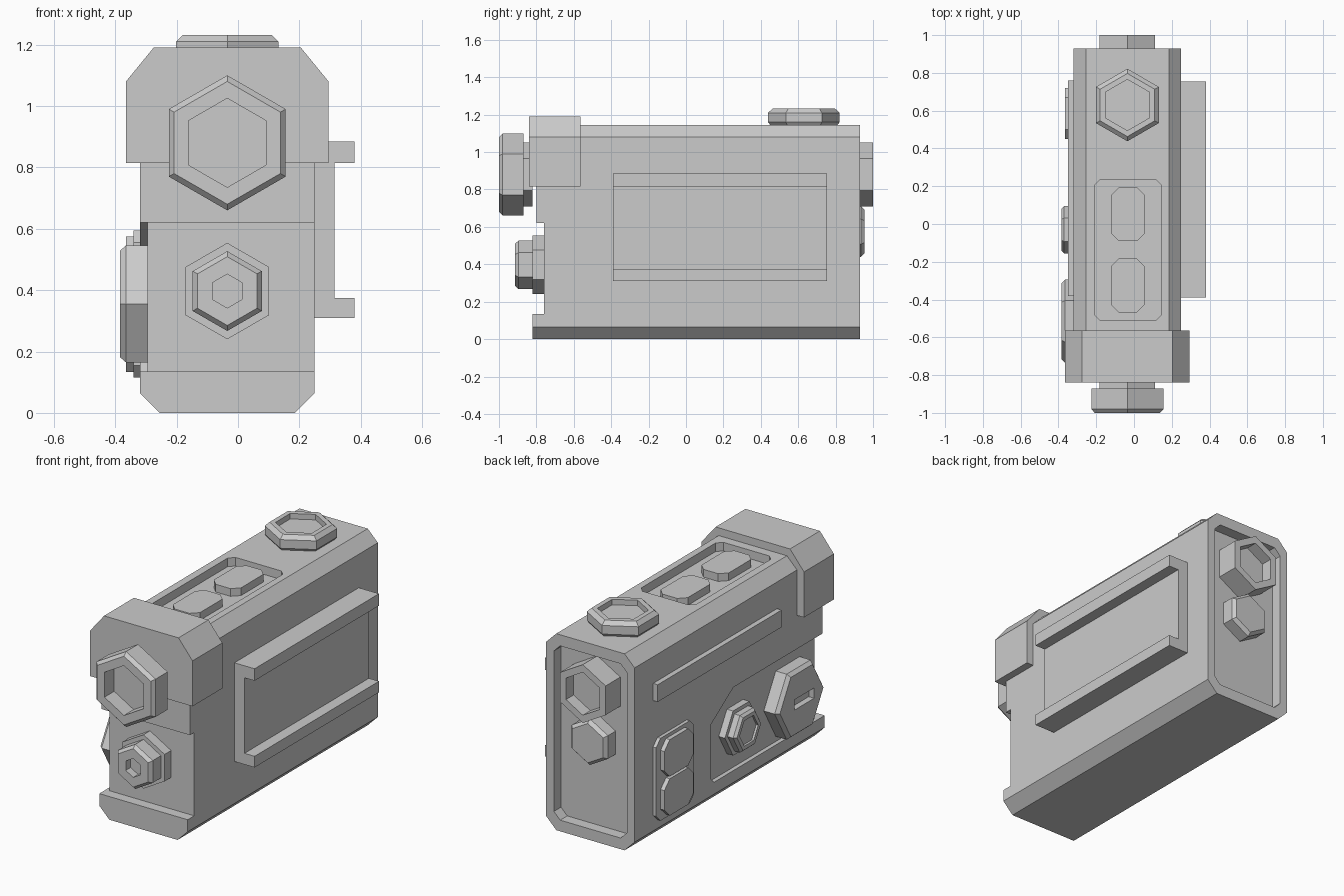
import bpy
import bmesh
import math
from mathutils import Vector

cube = bpy.data.objects.get("Cube")
if cube:
    bpy.data.objects.remove(cube, do_unlink=True)

grey = bpy.data.materials.new("plain_grey")
grey.use_nodes = True
COLOUR = (0.6, 0.6, 0.6, 1)
grey.diffuse_color = COLOUR
grey.node_tree.nodes["Principled BSDF"].inputs["Base Color"].default_value = COLOUR

CX = -0.035  # middle of the case in x


def place(axis, u, v, d):
    """Flat coordinates (u, v) at depth d along an axis."""
    return Vector({"x": (d, u, v), "y": (u, d, v), "z": (u, v, d)}[axis])


def loft(name, axis, rings):
    """Join a list of (points, depth) rings into a closed solid."""
    bm = bmesh.new()
    loops = [[bm.verts.new(place(axis, u, v, d)) for u, v in pts] for pts, d in rings]
    for a, b in zip(loops, loops[1:]):
        for i in range(len(a)):
            j = (i + 1) % len(a)
            bm.faces.new((a[i], a[j], b[j], b[i]))
    bm.faces.new(loops[0])
    bm.faces.new(loops[-1])
    bmesh.ops.recalc_face_normals(bm, faces=bm.faces)
    mesh = bpy.data.meshes.new(name)
    bm.to_mesh(mesh)
    bm.free()
    mesh.materials.append(grey)
    obj = bpy.data.objects.new(name, mesh)
    bpy.context.scene.collection.objects.link(obj)
    return obj


def prism(name, axis, pts, d0, d1):
    return loft(name, axis, [(pts, d0), (pts, d1)])


def octagon(u0, u1, v0, v1, c):
    """Rectangle with cut corners."""
    return [(u0 + c, v0), (u1 - c, v0), (u1, v0 + c), (u1, v1 - c),
            (u1 - c, v1), (u0 + c, v1), (u0, v1 - c), (u0, v0 + c)]


def rect(u0, u1, v0, v1):
    return [(u0, v0), (u1, v0), (u1, v1), (u0, v1)]


def hex_knob(name, axis, u, v, profile):
    """Six-sided turned part; profile holds (radius, depth) steps."""
    along_u = axis == "x"
    rings = []
    for r, d in profile:
        pts = []
        for k in range(6):
            a = k * math.pi / 3 + (0 if along_u else math.pi / 2)
            pts.append((u + r * math.cos(a), v + r * math.sin(a)))
        rings.append((pts, d))
    return loft(name, axis, rings)


def cut(target, cutters):
    """Subtract the cutters, then remove them."""
    for c in cutters:
        c.hide_render = True
        mod = target.modifiers.new("cut", "BOOLEAN")
        mod.operation = "DIFFERENCE"
        mod.solver = "EXACT"
        mod.object = c
    bpy.context.view_layer.update()
    graph = bpy.context.evaluated_depsgraph_get()
    mesh = bpy.data.meshes.new_from_object(target.evaluated_get(graph))
    target.modifiers.clear()
    target.data = mesh
    for c in cutters:
        bpy.data.objects.remove(c, do_unlink=True)


# Main case with stepped front, rear recess, top tray and side recess
case = prism("case", "y", octagon(-0.32, 0.25, 0, 1.145, 0.065), -0.82, 0.93)
side_shape = [(-0.9, 0.135), (0.2, 0.135), (0.23, 0.165), (0.23, 0.48),
              (0.02, 0.62), (-0.9, 0.62)]
cut(case, [
    prism("front_cutter", "x", rect(-1, -0.76, 0.135, 0.62), -0.6, 0.6),
    prism("upper_front_cutter", "x", rect(-1, -0.8, 0.6, 1.3), -0.6, 0.6),
    prism("rear_cutter", "y", octagon(-0.27, 0.2, 0.065, 1.08, 0.04), 0.865, 1.1),
    prism("tray_cutter", "z", octagon(-0.21, 0.145, -0.51, 0.235, 0.03), 1.095, 1.3),
    prism("side_cutter", "x", side_shape, -0.5, -0.295),
])

# Hood over the upper front
prism("hood", "y", [(-0.365, 0.815), (0.295, 0.815), (0.295, 1.08), (0.205, 1.19),
                    (-0.275, 1.19), (-0.365, 1.08)], -0.84, -0.565)

# Front lens and lower front knob
hex_knob("front_lens", "y", CX, 0.88,
         [(0.17, -0.82), (0.17, -0.87), (0.22, -0.87), (0.22, -0.98),
          (0.2, -1), (0.145, -1), (0.145, -0.91)])
hex_knob("front_knob_base", "y", CX, 0.397, [(0.157, -0.75), (0.157, -0.82)])
hex_knob("front_knob", "y", CX, 0.397,
         [(0.13, -0.81), (0.13, -0.895), (0.112, -0.915), (0.055, -0.915), (0.055, -0.87)])

# Rear eyepiece and rear knob
hex_knob("rear_eyepiece", "y", CX, 0.88,
         [(0.17, 0.85), (0.17, 1), (0.125, 1), (0.125, 0.93)])
hex_knob("rear_knob", "y", CX, 0.575, [(0.135, 0.85), (0.135, 0.935), (0.115, 0.955)])

# Top cap and the two buttons in the tray
hex_knob("top_cap", "z", CX, 0.63,
         [(0.175, 1.14), (0.192, 1.16), (0.192, 1.21), (0.167, 1.232),
          (0.135, 1.232), (0.135, 1.2)])
for i, y in enumerate((-0.325, 0.052)):
    prism(f"top_button_{i + 1}", "z",
          octagon(-0.12, 0.055, y - 0.143, y + 0.143, 0.04), 1.085, 1.14)

# Channel rail on the left side
prism("side_rail", "y", [(0.24, 0.31), (0.38, 0.31), (0.38, 0.375), (0.315, 0.375),
                         (0.315, 0.815), (0.38, 0.815), (0.38, 0.885), (0.24, 0.885)],
      -0.39, 0.755)

# Long strip, button plate and buttons on the right side
prism("side_strip", "x", rect(-0.38, 0.76, 0.825, 0.925), -0.31, -0.35)
prism("button_plate", "x", octagon(0.41, 0.76, 0.115, 0.595, 0.04), -0.31, -0.34)
for i, z in enumerate((0.24, 0.468)):
    prism(f"side_button_{i + 1}", "x",
          octagon(0.45, 0.72, z - 0.107, z + 0.107, 0.05), -0.33, -0.365)

# Hexagonal dials on the right side
large = hex_knob("large_dial", "x", -0.515, 0.355,
                 [(0.22, -0.28), (0.22, -0.365), (0.2, -0.385)])
cut(large, [prism("slot_cutter", "x", rect(-0.63, -0.45, 0.325, 0.385), -0.5, -0.35)])
hex_knob("small_dial", "x", -0.03, 0.365,
         [(0.15, -0.28), (0.15, -0.335), (0.125, -0.335), (0.125, -0.37),
          (0.11, -0.385), (0.085, -0.385), (0.085, -0.372)])
